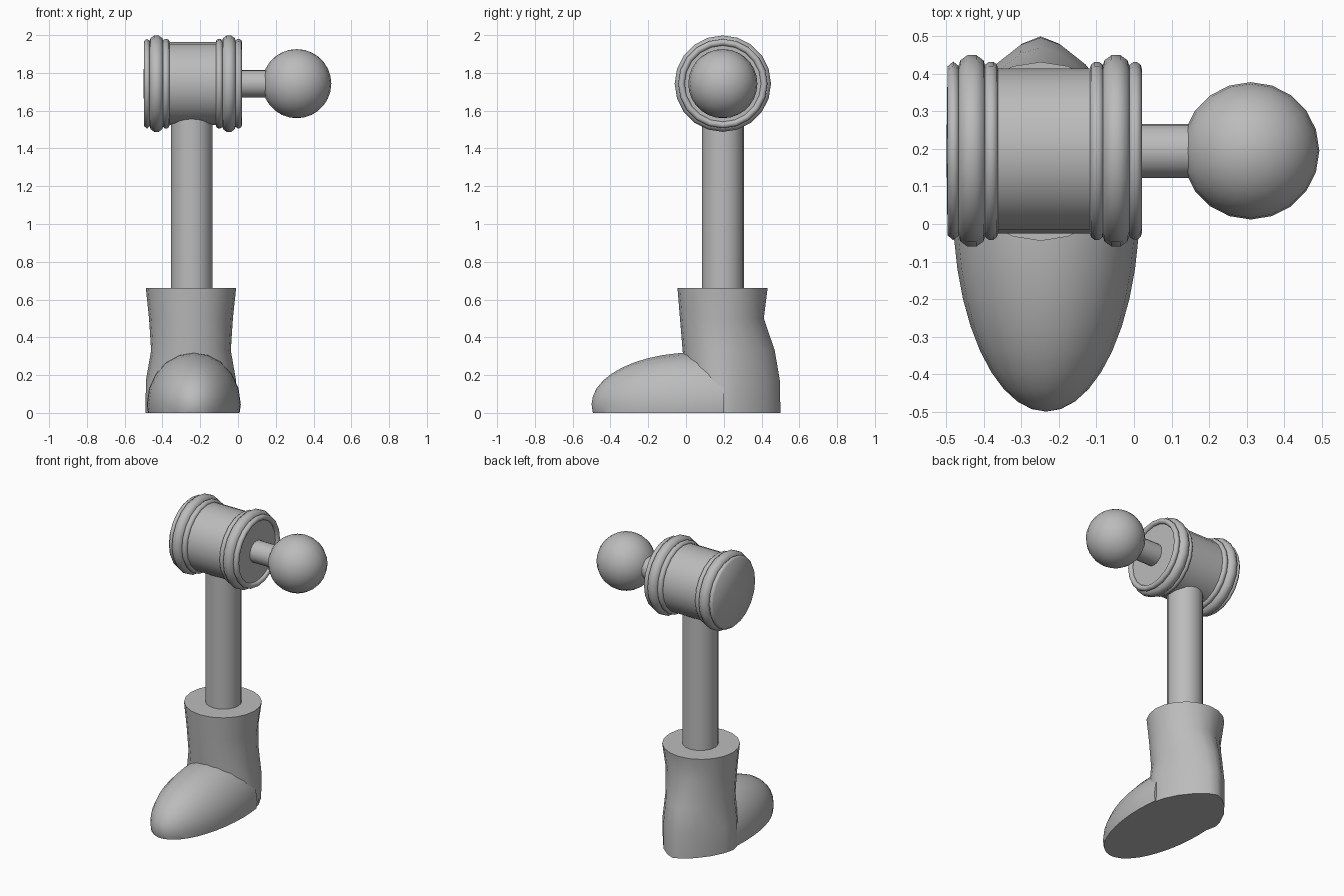
import bpy, bmesh, math
from mathutils import Matrix, Vector

cube = bpy.data.objects.get("Cube")
if cube:
    bpy.data.objects.remove(cube, do_unlink=True)

SIDES = 20
AXIS_Y, AXIS_Z = 0.195, 1.743      # centre line of the drum
LEG_X = -0.245

grey = bpy.data.materials.new("mid_grey")
grey.use_nodes = True
grey.diffuse_color = (0.5, 0.5, 0.5, 1)
grey.node_tree.nodes["Principled BSDF"].inputs["Base Color"].default_value = (0.5, 0.5, 0.5, 1)


def finish(name, bm, angle=40):
    """Turn a bmesh into a smooth-shaded object with sharp creases."""
    bmesh.ops.recalc_face_normals(bm, faces=bm.faces)
    mesh = bpy.data.meshes.new(name)
    bm.to_mesh(mesh)
    bm.free()
    mesh.materials.append(grey)
    mesh.polygons.foreach_set("use_smooth", [True] * len(mesh.polygons))
    mesh.set_sharp_from_angle(angle=math.radians(angle))
    obj = bpy.data.objects.new(name, mesh)
    bpy.context.collection.objects.link(obj)
    return obj


def loft(name, rings, angle=40, closed=False):
    """Skin a list of point rings; the ends are capped unless closed."""
    bm = bmesh.new()
    loops = [[bm.verts.new(p) for p in ring] for ring in rings]
    pairs = list(zip(loops, loops[1:]))
    if closed:
        pairs.append((loops[-1], loops[0]))
    for a, b in pairs:
        for i in range(len(a)):
            j = (i + 1) % len(a)
            bm.faces.new((a[i], a[j], b[j], b[i]))
    if not closed:
        bm.faces.new(loops[0])
        bm.faces.new(loops[-1])
    bmesh.ops.remove_doubles(bm, verts=bm.verts, dist=0.0001)
    return finish(name, bm, angle)


def drum_ring(x, r):
    """Circle around the drum's axis."""
    steps = [2 * math.pi * i / SIDES for i in range(SIDES)]
    return [(x, AXIS_Y + r * math.cos(t), AXIS_Z + r * math.sin(t)) for t in steps]


def lathe_x(name, profile, angle=40, closed=False):
    return loft(name, [drum_ring(x, r) for x, r in profile], angle, closed)


def torus_x(name, x, major, minor):
    steps = [2 * math.pi * i / 10 for i in range(10)]
    return lathe_x(name, [(x + minor * math.cos(t), major + minor * math.sin(t))
                          for t in steps], 60, True)


# Drum with its raised rings
lathe_x("drum", [(-0.485, 0.22), (0.002, 0.22)])
DRUM_MID = -0.24
for side, label in ((-1, "right"), (1, "left")):
    torus_x(f"{label}_inner_ring", DRUM_MID + side * 0.141, 0.219, 0.019)
    torus_x(f"{label}_wide_ring", DRUM_MID + side * 0.192, 0.219, 0.038)
torus_x("left_outer_ring", 0.003, 0.219, 0.018)
# Rounded end cap, shaded softly into its rim
lathe_x("right_end_cap", [(-0.5, 0.001), (-0.497, 0.225), (-0.482, 0.238), (-0.466, 0.225)], 80)

# Handle and ball knob
lathe_x("handle_stem", [(-0.02, 0.072), (0.2, 0.072)])
bm = bmesh.new()
bmesh.ops.create_uvsphere(bm, u_segments=SIDES, v_segments=14, radius=0.183,
                          matrix=Matrix.Translation((0.311, AXIS_Y, AXIS_Z)))
finish("ball_knob", bm)

# Leg rod
bm = bmesh.new()
bmesh.ops.create_cone(bm, cap_ends=True, segments=SIDES, radius1=0.111, radius2=0.111,
                      depth=1.1, matrix=Matrix.Translation((LEG_X, AXIS_Y, 1.1)))
finish("leg_rod", bm)


def boot_ring(z, half_width, front, back, power):
    """Oval section, round at the front and more pointed at the heel."""
    points = []
    for i in range(SIDES):
        t = 2 * math.pi * i / SIDES
        c, s = math.cos(t), math.sin(t)
        p = 2 / power if c > 0 else 1
        x = math.copysign(abs(s) ** p, s) * half_width
        y = abs(c) ** p * (back - AXIS_Y) if c > 0 else c * (AXIS_Y - front)
        points.append((LEG_X - 0.004 + x, AXIS_Y + y, z))
    return points


# Boot shaft: height, half width, front, back, heel roundness
SHAFT = [(0, 0.240, 0.00, 0.50, 1.5),
         (0.17, 0.239, 0.00, 0.497, 1.55),
         (0.33, 0.211, -0.018, 0.47, 1.7),
         (0.50, 0.222, -0.032, 0.412, 1.9),
         (0.66, 0.239, -0.045, 0.432, 2)]
loft("boot_shaft", [boot_ring(*s) for s in SHAFT], 50)

# Boot toe: stretched ball cut flat at the sole
bm = bmesh.new()
bmesh.ops.create_uvsphere(bm, u_segments=SIDES, v_segments=SIDES, radius=1)
bmesh.ops.transform(bm, verts=bm.verts, matrix=Matrix.Translation((-0.234, 0.05, 0.045))
                    @ Matrix.Diagonal((0.249, 0.55, 0.275, 1))
                    @ Matrix.Rotation(math.pi / 2, 4, "X"))
# Keep only the front, ending inside the shaft
for point, normal in (((0, 0, 0), (0, 0, -1)), ((0, 0.2, 0), (0, 1, 0))):
    cut = bmesh.ops.bisect_plane(bm, geom=bm.verts[:] + bm.edges[:] + bm.faces[:],
                                 plane_co=Vector(point), plane_no=Vector(normal),
                                 clear_outer=True)
    edges = [e for e in cut["geom_cut"] if isinstance(e, bmesh.types.BMEdge)]
    bmesh.ops.holes_fill(bm, edges=edges, sides=0)
finish("boot_toe", bm, 50)
